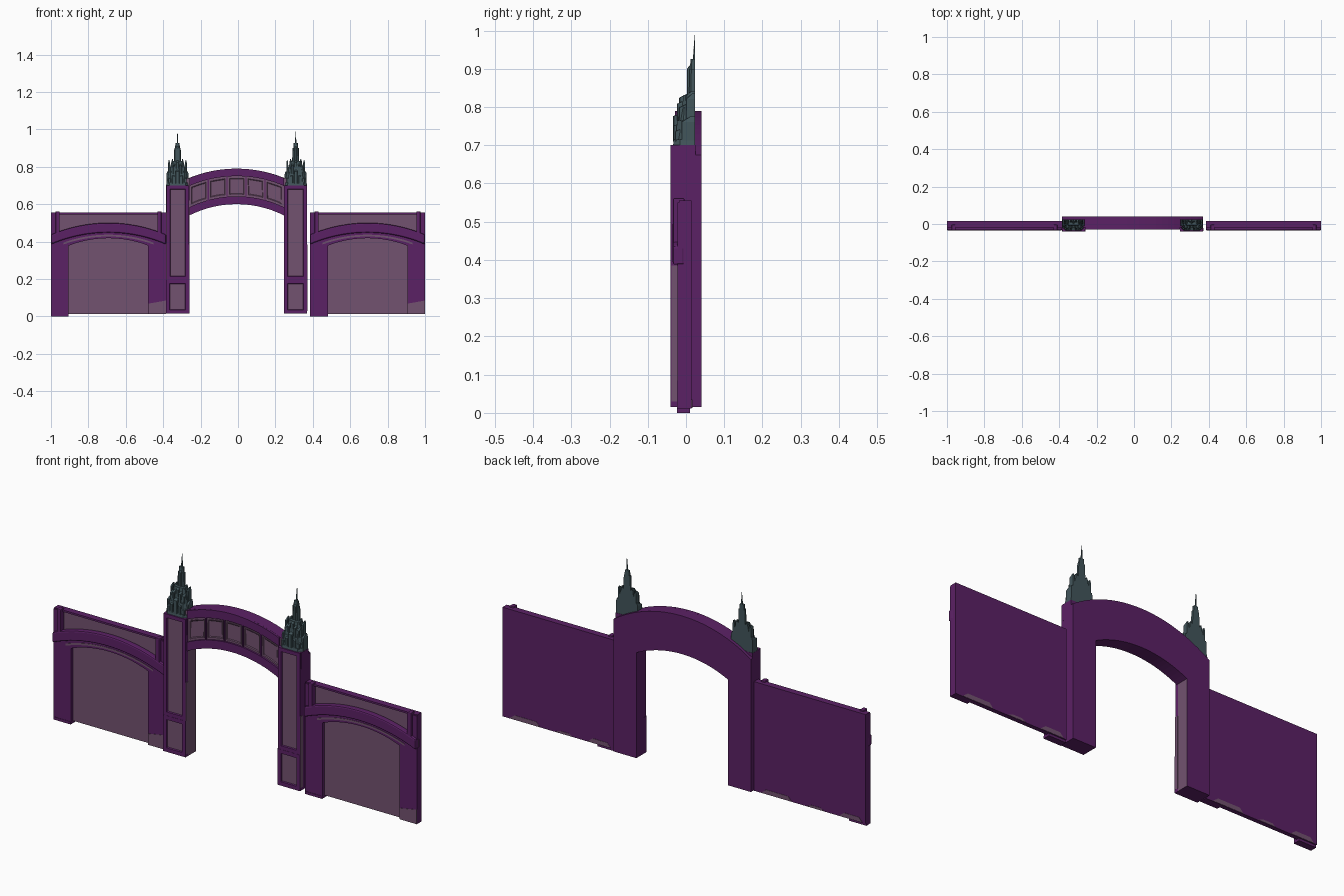
import bpy, bmesh, math
from mathutils import Vector

if "Cube" in bpy.data.objects:
    bpy.data.objects.remove(bpy.data.objects["Cube"])


def material(name, rgb):
    m = bpy.data.materials.new(name)
    m.diffuse_color = (*rgb, 1)
    m.use_nodes = True
    m.node_tree.nodes["Principled BSDF"].inputs["Base Color"].default_value = m.diffuse_color
    return m


PURPLE = material("deep_purple", (0.105, 0.015, 0.13))
MAUVE = material("dusty_mauve", (0.17, 0.085, 0.16))
SLATE = material("slate_grey", (0.055, 0.092, 0.105))


def finish(bm, name, mats, rule=None):
    bmesh.ops.recalc_face_normals(bm, faces=bm.faces)
    bm.normal_update()
    if rule:
        for f in bm.faces:
            f.material_index = 1 if rule(f) else 0
    me = bpy.data.meshes.new(name)
    bm.to_mesh(me)
    bm.free()
    for m in mats:
        me.materials.append(m)
    ob = bpy.data.objects.new(name, me)
    bpy.context.collection.objects.link(ob)
    return ob


def prism(name, pts, y0, y1, mats, rule=None, inset=None, bevel=0):
    """Extrude an (x, z) outline from y0 (front) to y1 (back)."""
    bm = bmesh.new()
    front = bm.faces.new([bm.verts.new((x, y0, z)) for x, z in pts])
    ext = bmesh.ops.extrude_face_region(bm, geom=[front], use_keep_orig=True)
    for v in ext["geom"]:
        if isinstance(v, bmesh.types.BMVert):
            v.co.y = y1
    bmesh.ops.recalc_face_normals(bm, faces=bm.faces)
    if inset:
        # sunken mauve panel on the front face, with a sloped moulding
        width, depth = inset
        bmesh.ops.inset_region(bm, faces=[front], thickness=width)
        bmesh.ops.inset_region(bm, faces=[front], thickness=0.004, depth=-depth)
        front.material_index = 1
    ob = finish(bm, name, mats, rule)
    if bevel:
        b = ob.modifiers.new("soft_edges", "BEVEL")
        b.width, b.segments, b.limit_method = bevel, 2, "ANGLE"
        b.angle_limit = math.radians(50)
    return ob


def box(name, x0, x1, z0, z1, y0, y1, mats, **kw):
    return prism(name, [(x0, z0), (x1, z0), (x1, z1), (x0, z1)], y0, y1, mats, **kw)


def arc(cx, hw, top, sag, x0, x1, n=24):
    r = (hw * hw + sag * sag) / (2 * sag)
    xs = [x0 + (x1 - x0) * i / n for i in range(n + 1)]
    return [(x, top - r + math.sqrt(r * r - (x - cx) ** 2)) for x in xs]


def band(name, cx, hw, outer, inner, y0, y1, mats, x0=None, x1=None, n=24, **kw):
    """Curved strip between two arcs, each given as (top, sag)."""
    x0 = cx - hw if x0 is None else x0
    x1 = cx + hw if x1 is None else x1
    pts = arc(cx, hw, *outer, x0, x1, n) + arc(cx, hw, *inner, x0, x1, n)[::-1]
    return prism(name, pts, y0, y1, mats, **kw)


def portal(name, cx, out, inn, zb, y0, y1, mats, **kw):
    """Arched doorway outline; out and inn are (half width, top, sag)."""
    (ho, to, so), (hi, ti, si) = out, inn
    pts = [(cx - ho, zb)] + arc(cx, ho, to, so, cx - ho, cx + ho) + [(cx + ho, zb)]
    pts += [(cx + hi, zb)] + arc(cx, hi, ti, si, cx - hi, cx + hi)[::-1] + [(cx - hi, zb)]
    return prism(name, pts, y0, y1, mats, **kw)


# ---- central gateway ----
CX, HI, HO = -0.0075, 0.2525, 0.3775


def gate_rule(f):
    c = f.calc_center_median()
    return f.normal.y < -0.9 or (f.normal.x > 0.9 and c.x < 0)


portal("gateway_arch", CX, (HO, 0.79, 0.115), (HI, 0.60, 0.06), 0.015,
       -0.02, 0.04, [PURPLE, MAUVE], rule=gate_rule)
OUT, INN = (0.79, 0.05), (0.60, 0.06)
band("arch_top_rim", CX, HI, OUT, (0.75, 0.052), -0.029, -0.018, [PURPLE])
band("arch_lower_rim", CX, HI, (0.642, 0.058), INN, -0.029, -0.018, [PURPLE])

# frieze panels and dividers
for i in range(5):
    a = CX - HI + 2 * HI * i / 5
    b = a + 2 * HI / 5
    band("frieze_panel", CX, HI, (0.742, 0.052), (0.65, 0.058), -0.024, -0.018,
         [MAUVE, MAUVE], x0=a + 0.009, x1=b - 0.009, n=6, inset=(0.004, 0.003))
    if i:
        band("frieze_divider", CX, HI, (0.75, 0.052), (0.64, 0.058), -0.027, -0.018,
             [PURPLE], x0=a - 0.003, x1=a + 0.003, n=2)

# ---- pillars ----
for side in (-1, 1):
    px = CX + side * 0.315
    a, b = px - 0.0625, px + 0.0625
    box("pillar_shaft", a + 0.002, b - 0.002, 0.195, 0.70, -0.04, -0.018,
        [PURPLE, MAUVE], inset=(0.026, 0.006))
    box("pillar_base", a, b, 0.015, 0.195, -0.041, -0.018,
        [PURPLE, MAUVE], inset=(0.028, 0.006))
    box("pillar_cap", a, b, 0.62, 0.70, -0.03, 0.025, [PURPLE])
    box("pillar_side_panel", b - 0.003, b + 0.001, 0.03, 0.385, -0.038, -0.0205, [MAUVE])


# ---- spires: flat-backed stepped tiers with upright fins ----
BACK = 0.024


def tier(bm, hw, front, z0, z1, taper=1.0, cx=0.0, chamfer=0.3, back=BACK):
    c = min(hw, back - front) * chamfer
    plan = [(-hw, back), (-hw, front + c), (-hw + c, front),
            (hw - c, front), (hw, front + c), (hw, back)]
    lo = [bm.verts.new((cx + x, y, z0)) for x, y in plan]
    hi = [bm.verts.new((cx + x * taper, back + (y - back) * taper, z1)) for x, y in plan]
    bm.faces.new(lo)
    bm.faces.new(hi)
    for i in range(6):
        j = (i + 1) % 6
        bm.faces.new((lo[i], lo[j], hi[j], hi[i]))


def fin(bm, x, hw, front, z0, z1, back=BACK):
    """Upright bar with a pointed top."""
    tier(bm, hw, front, z0, z1 - 0.014, 1.0, x, 0.25, back)
    tier(bm, hw, front, z1 - 0.014, z1, 0.35, x, 0.25, back)


for side in (-1, 1):
    bm = bmesh.new()
    tier(bm, 0.061, -0.034, 0.698, 0.715, 0.96)
    tier(bm, 0.056, -0.028, 0.715, 0.765, 0.90)
    tier(bm, 0.047, -0.020, 0.765, 0.80, 0.92)
    tier(bm, 0.036, -0.010, 0.80, 0.832, 0.90)
    tier(bm, 0.019, 0.008, 0.83, 0.90, 0.90)
    tier(bm, 0.013, 0.010, 0.90, 0.926, 0.85)
    tier(bm, 0.004, 0.018, 0.926, 0.955, 0.6)
    tier(bm, 0.0025, 0.020, 0.955, 0.988, 0.3)
    fin(bm, 0, 0.010, -0.034, 0.71, 0.79)
    fin(bm, 0, 0.008, -0.018, 0.78, 0.838)
    fin(bm, 0, 0.006, 0.003, 0.83, 0.915)
    for s in (-1, 1):
        fin(bm, s * 0.022, 0.007, -0.033, 0.71, 0.765)
        fin(bm, s * 0.042, 0.007, -0.029, 0.71, 0.750)
        fin(bm, s * 0.053, 0.006, -0.012, 0.71, 0.775)
        fin(bm, s * 0.018, 0.006, -0.024, 0.76, 0.822)
        fin(bm, s * 0.034, 0.006, -0.018, 0.76, 0.812)
        fin(bm, s * 0.045, 0.005, 0.000, 0.76, 0.835)
        fin(bm, s * 0.027, 0.005, -0.002, 0.80, 0.842)
    spire = finish(bm, "spire", [SLATE])
    spire.location.x = CX + side * 0.316

# ---- flanking walls (same layout on both sides) ----
W = 0.3075
for wx in (-1 + W, 1 - W):
    box("wall_slab", wx - W, wx + W, 0.012, 0.553, -0.006, 0.015, [PURPLE, MAUVE],
        rule=lambda f: f.normal.y < -0.9)
    portal("wall_arch_surround", wx, (W, 0.452, 0.062), (0.2125, 0.418, 0.04), 0.012,
           -0.022, -0.004, [PURPLE])
    band("wall_arch_line", wx, 0.24, (0.437, 0.042), (0.427, 0.042), -0.024, -0.02, [MAUVE])
    band("wall_arch_moulding", wx, W, (0.50, 0.063), (0.448, 0.063), -0.035, -0.004,
         [PURPLE], bevel=0.007)
    box("wall_coping", wx - W, wx + W, 0.546, 0.555, -0.018, 0.015, [PURPLE])
    # short posts at both ends of the upper panel
    for s in (-1, 1):
        post = wx + s * 0.272
        box("wall_post", post - 0.011, post + 0.011, 0.44, 0.562, -0.034, -0.004,
            [PURPLE], bevel=0.004)
        e0, e1 = sorted((post + s * 0.011, wx + s * W))
        box("wall_end_strip", e0, e1, 0.43, 0.55, -0.022, -0.004, [PURPLE])
    # foot of the left jamb and worn base of the right jamb
    box("wall_foot", wx - W, wx - 0.2125, 0.0, 0.013, -0.024, 0.010, [PURPLE])
    prism("worn_base", [(wx + 0.213, 0.013), (wx + W, 0.013), (wx + W, 0.085),
                        (wx + 0.213, 0.068)], -0.0235, -0.02, [MAUVE])
    # worn patches low on the back
    for x0, x1, h in ((-0.29, -0.16, 0.035), (-0.08, 0.02, 0.025), (0.1, 0.27, 0.035)):
        prism("worn_back_patch", [(wx + x0, 0.013), (wx + x1, 0.013),
                                  (wx + x1 - 0.03, h), (wx + x0 + 0.02, h)],
              0.013, 0.0165, [MAUVE])
